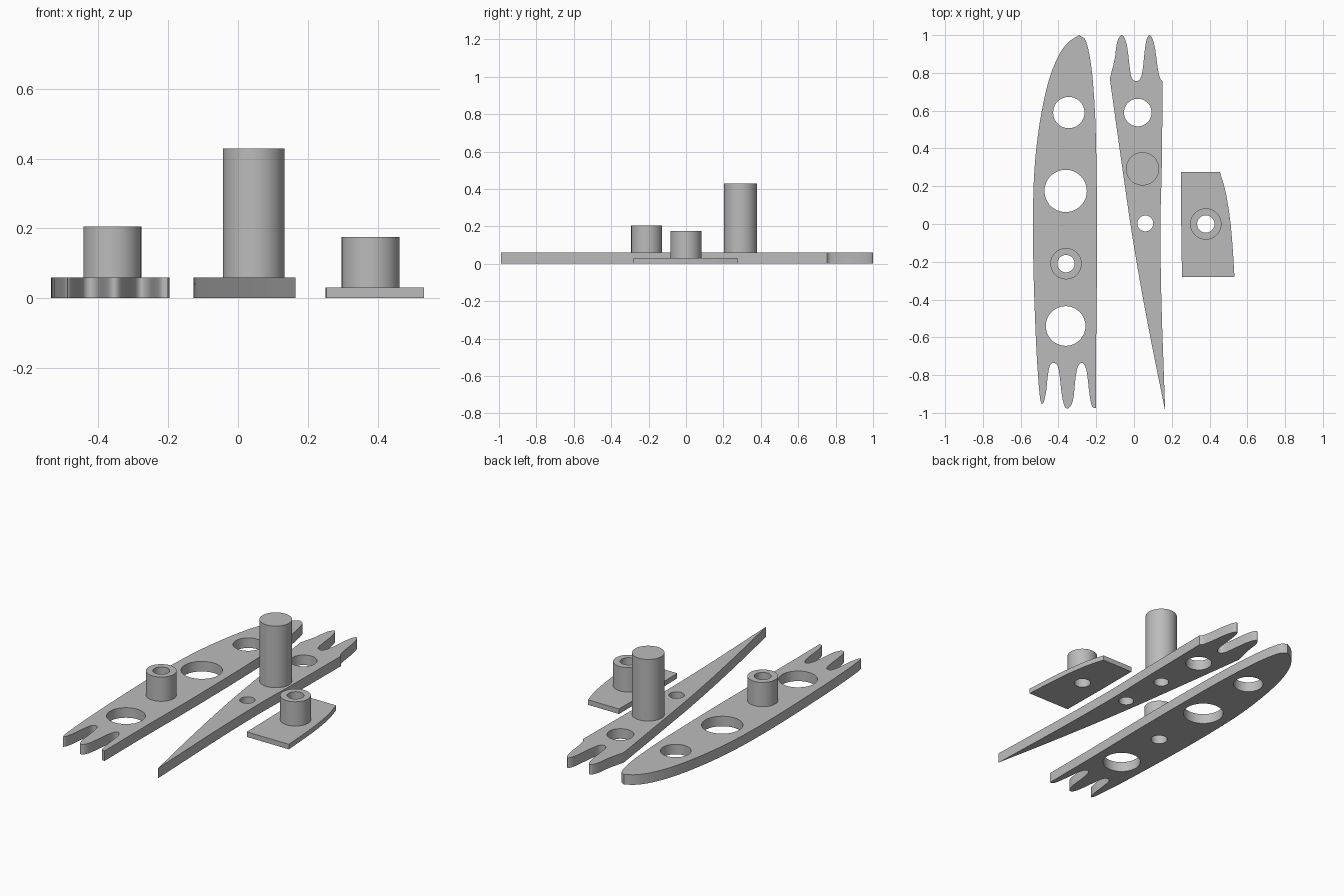
import bpy, bmesh, math
from mathutils import Vector

if "Cube" in bpy.data.objects:
    bpy.data.objects.remove(bpy.data.objects["Cube"])

grey = bpy.data.materials.new("plain grey")
grey.diffuse_color = (0.5, 0.5, 0.5, 1)
grey.use_nodes = True
grey.node_tree.nodes["Principled BSDF"].inputs["Base Color"].default_value = grey.diffuse_color


def finish(bm, name):
    bmesh.ops.recalc_face_normals(bm, faces=bm.faces)
    me = bpy.data.meshes.new(name)
    bm.to_mesh(me)
    bm.free()
    ob = bpy.data.objects.new(name, me)
    bpy.context.collection.objects.link(ob)
    me.materials.append(grey)
    bpy.ops.object.select_all(action='DESELECT')
    ob.select_set(True)
    bpy.context.view_layer.objects.active = ob
    bpy.ops.object.shade_smooth_by_angle(angle=math.radians(35))
    return ob


def spline(pts, steps=4):
    """Smooth run through the points, without its last point."""
    p = [Vector(q) for q in pts]
    p = [2 * p[0] - p[1]] + p + [2 * p[-1] - p[-2]]
    out = []
    for a, b, c, d in zip(p, p[1:], p[2:], p[3:]):
        for i in range(steps):
            t = i / steps
            out.append(0.5 * (2 * b + (c - a) * t + (2 * a - 5 * b + 4 * c - d) * t * t
                              + (3 * b - a - 3 * c + d) * t ** 3))
    return out


def outline(*runs):
    """Closed outline; every run ends at the corner where the next begins."""
    pts = []
    for i, run in enumerate(runs):
        pts += spline(run + [runs[(i + 1) % len(runs)][0]], 4 if len(run) > 1 else 1)
    return pts


def circle(x, y, r, n=48):
    return [Vector((x + r * math.cos(k * math.tau / n), y + r * math.sin(k * math.tau / n)))
            for k in range(n)]


def plate(name, outer, holes, height):
    bm = bmesh.new()
    edges = []
    for loop in [outer] + [circle(*h) for h in holes]:
        vs = [bm.verts.new((p.x, p.y, 0)) for p in loop]
        edges += [bm.edges.new((vs[i - 1], vs[i])) for i in range(len(vs))]
    bmesh.ops.triangle_fill(bm, edges=edges, use_beauty=True, use_dissolve=False)
    top = bmesh.ops.extrude_face_region(bm, geom=bm.faces[:], use_keep_orig=True)
    bmesh.ops.translate(bm, vec=(0, 0, height),
                        verts=[g for g in top["geom"] if isinstance(g, bmesh.types.BMVert)])
    return finish(bm, name)


def lathe(name, x, y, profile, closed):
    bm = bmesh.new()
    vs = [bm.verts.new((r, 0, z)) for r, z in profile]
    es = [bm.edges.new(p) for p in zip(vs, vs[1:])]
    if closed:
        es.append(bm.edges.new((vs[-1], vs[0])))
    bmesh.ops.spin(bm, geom=vs + es, cent=(0, 0, 0), axis=(0, 0, 1),
                   angle=math.tau, steps=48, use_merge=True)
    bmesh.ops.remove_doubles(bm, verts=bm.verts, dist=1e-5)
    bmesh.ops.translate(bm, vec=(x, y, 0), verts=bm.verts)
    return finish(bm, name)


# Long bar with rounded nose and notched tail
long_bar = outline(
    [(-.29, 1), (-.255, .97), (-.23, .86), (-.214, .71), (-.203, .5), (-.197, .18), (-.196, -.2), (-.2, -.6)],
    [(-.2, -.975), (-.222, -.965), (-.236, -.9), (-.246, -.81), (-.257, -.757), (-.277, -.735),
     (-.298, -.757), (-.31, -.82), (-.32, -.915), (-.333, -.96), (-.352, -.977), (-.37, -.96),
     (-.384, -.89), (-.394, -.8), (-.405, -.75), (-.425, -.735), (-.445, -.75), (-.457, -.81),
     (-.465, -.885), (-.477, -.94)],
    [(-.488, -.955), (-.5, -.9), (-.517, -.66), (-.531, -.29), (-.535, .02), (-.527, .29),
     (-.5, .53), (-.457, .74), (-.405, .88), (-.35, .96)])
plate("long_bar", long_bar, [(-.345, .59, .083), (-.362, .175, .112), (-.36, -.21, .046),
                             (-.362, -.54, .105)], .06)
lathe("long_bar_boss", -.36, -.21, [(.046, .06), (.083, .06), (.083, .205), (.046, .205)], True)

# Tapered bar with two rounded prongs
taper_bar = outline(
    [(-.128, .77), (-.103, .87), (-.092, .95), (-.08, .985), (-.066, 1), (-.05, .985), (-.035, .93),
     (-.024, .84), (-.014, .78), (.005, .757), (.03, .765), (.045, .81), (.056, .91), (.066, .975),
     (.082, 1), (.098, .98), (.113, .92), (.125, .83), (.137, .775)],
    [(.152, .755), (.147, .3), (.14, 0), (.145, -.4)],
    [(.165, -.99), (.073, -.53), (-.005, -.09), (-.068, .34)])
plate("tapered_bar", taper_bar, [(.02, .59, .073), (.045, .292, .042), (.06, .003, .042)], .06)
lathe("tall_pin", .045, .292, [(0, .25), (.042, .25), (.042, .06), (.088, .06), (.088, .428), (0, .428)], False)

# Small plate with one curved side
small_plate = outline([(.25, -.0)], [(.25, .275)],
                      [(.455, .275), (.485, .17), (.508, .03), (.522, -.12)],
                      [(.532, -.28)], [(.254, -.28)])
plate("small_plate", small_plate, [(.38, 0, .046)], .03)
lathe("small_plate_boss", .38, 0, [(.046, .03), (.083, .03), (.083, .175), (.046, .175)], True)
